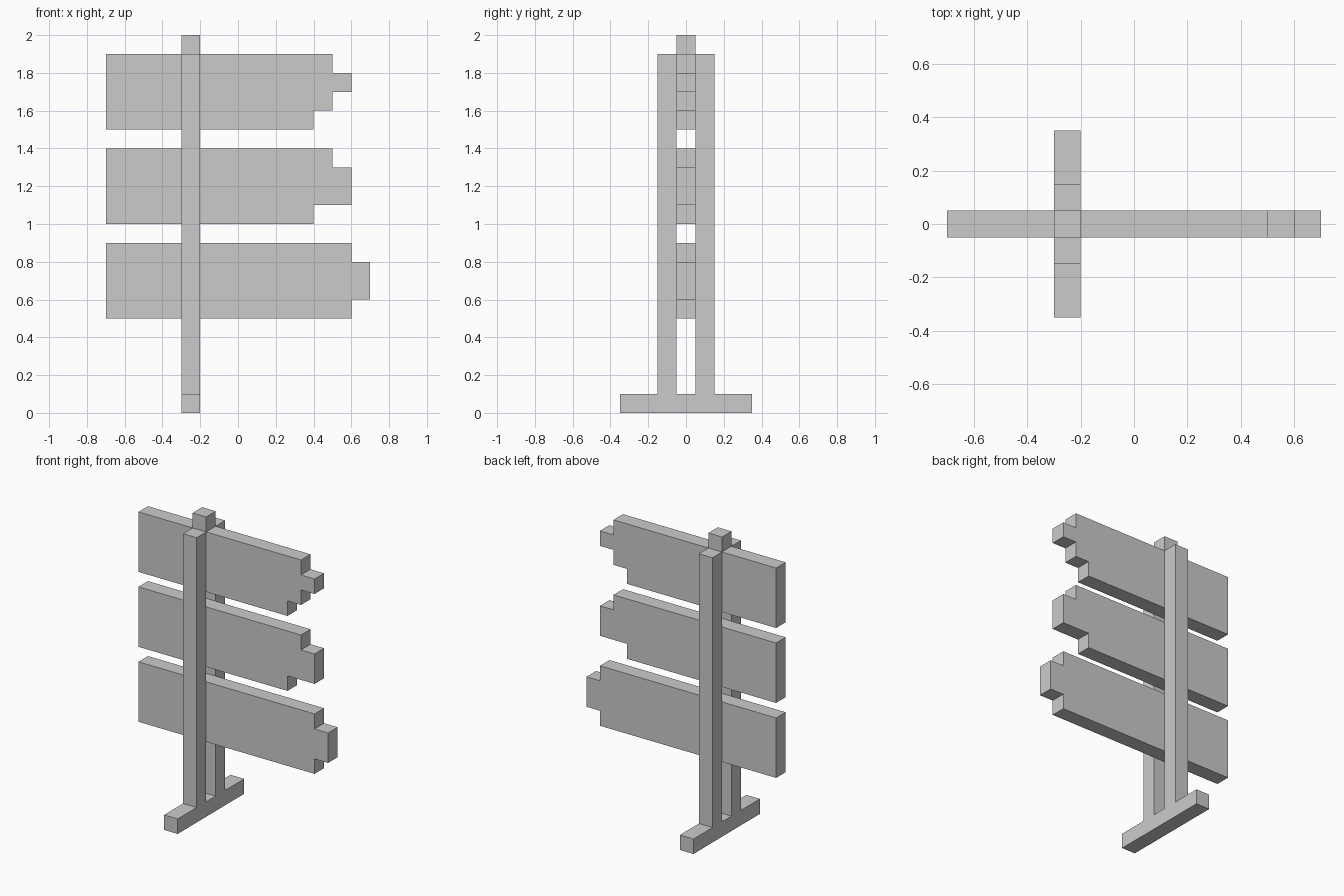
import bpy, bmesh
from mathutils import Vector

if "Cube" in bpy.data.objects:
    bpy.data.objects.remove(bpy.data.objects["Cube"])


def extruded(name, points, direction):
    """Fill a closed 3D outline and extrude it into a flat-faced solid."""
    bm = bmesh.new()
    face = bm.faces.new([bm.verts.new(p) for p in points])
    result = bmesh.ops.extrude_face_region(bm, geom=[face])
    moved = [v for v in result["geom"] if isinstance(v, bmesh.types.BMVert)]
    bmesh.ops.translate(bm, verts=moved, vec=Vector(direction))
    bmesh.ops.recalc_face_normals(bm, faces=bm.faces)
    mesh = bpy.data.meshes.new(name)
    bm.to_mesh(mesh)
    bm.free()
    obj = bpy.data.objects.new(name, mesh)
    bpy.context.collection.objects.link(obj)
    return obj


THICK = 0.1          # every part is one unit thick
POST_X = -0.3        # left side of the stand

# Stand: foot and twin posts as one profile, mirrored across y
half = [(0.05, 0.1), (0.05, 1.9), (0.15, 1.9), (0.15, 0.1), (0.35, 0.1), (0.35, 0)]
outline = half + [(-y, z) for y, z in reversed(half)]
extruded("stand", [(POST_X, y, z) for y, z in outline], (THICK, 0, 0))

# Cap block resting on the top board between the posts
cap = [(-0.05, 1.9), (0.05, 1.9), (0.05, 2.0), (-0.05, 2.0)]
extruded("post_cap", [(POST_X, y, z) for y, z in cap], (THICK, 0, 0))

# Sign boards: bottom height and stepped right end (x, height above bottom)
boards = {
    "bottom_board": (0.5, [(0.6, 0), (0.6, 0.1), (0.7, 0.1), (0.7, 0.3), (0.6, 0.3), (0.6, 0.4)]),
    "middle_board": (1.0, [(0.4, 0), (0.4, 0.1), (0.6, 0.1), (0.6, 0.3), (0.5, 0.3), (0.5, 0.4)]),
    "top_board": (1.5, [(0.4, 0), (0.4, 0.1), (0.5, 0.1), (0.5, 0.2), (0.6, 0.2),
                        (0.6, 0.3), (0.5, 0.3), (0.5, 0.4)]),
}
for name, (base, steps) in boards.items():
    profile = [(-0.7, 0)] + steps + [(-0.7, 0.4)]
    extruded(name, [(x, -THICK / 2, base + z) for x, z in profile], (0, THICK, 0))
